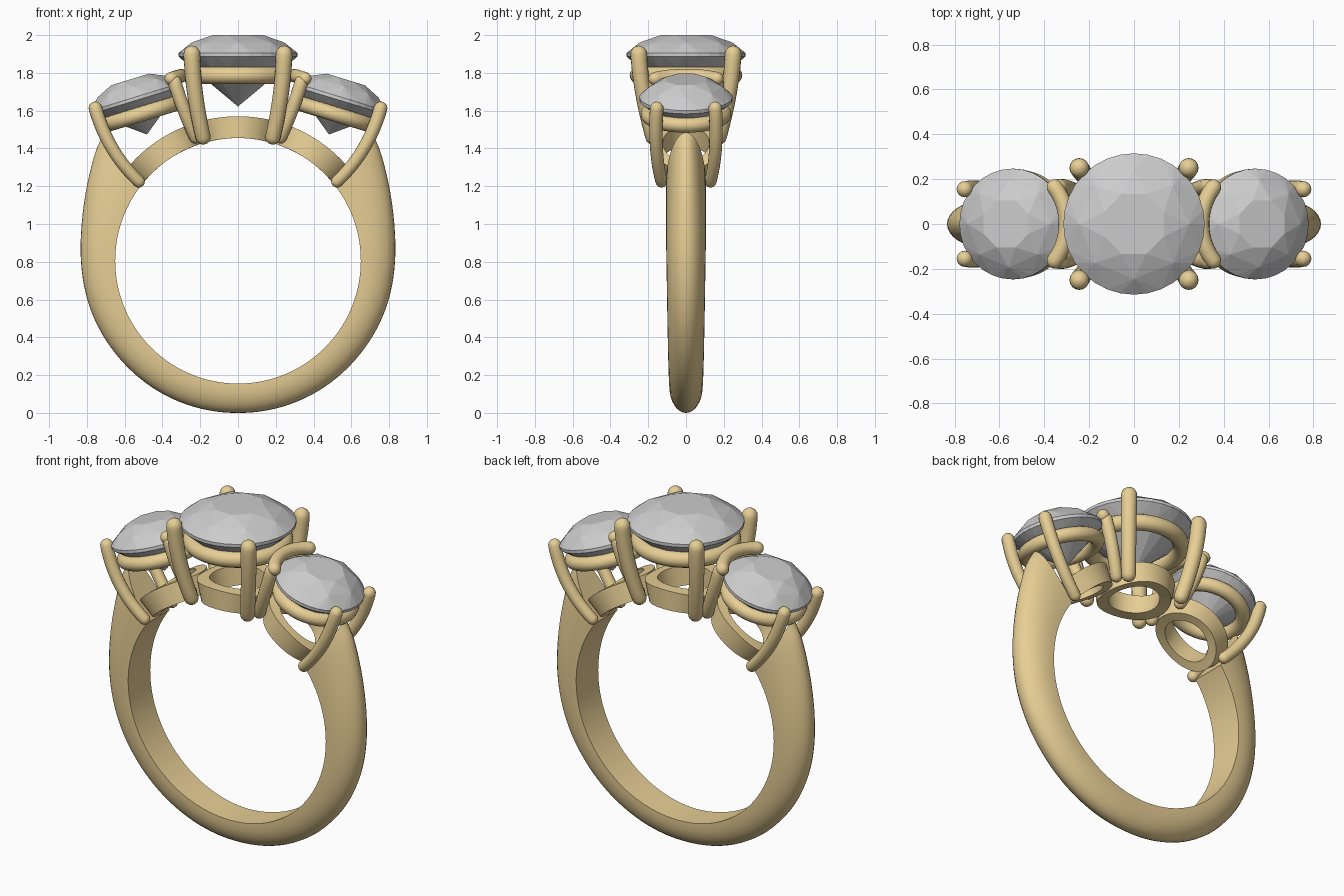
import bpy, bmesh
from math import sin, cos, pi, radians
from mathutils import Vector, Matrix

if "Cube" in bpy.data.objects:
    bpy.data.objects.remove(bpy.data.objects["Cube"])

gold = bpy.data.materials.new("gold")
gold.diffuse_color = (0.80, 0.62, 0.30, 1)
gold.use_nodes = True
gold.node_tree.nodes["Principled BSDF"].inputs["Base Color"].default_value = gold.diffuse_color
CZ = 0.805          # height of the finger hole centre
TILT = radians(17)  # lean of the side stones


def finish(name, bm, mat=None, smooth=True):
    bmesh.ops.recalc_face_normals(bm, faces=bm.faces)
    me = bpy.data.meshes.new(name)
    bm.to_mesh(me)
    bm.free()
    ob = bpy.data.objects.new(name, me)
    bpy.context.collection.objects.link(ob)
    if mat:
        me.materials.append(mat)
    if smooth:
        bpy.ops.object.select_all(action='DESELECT')
        bpy.context.view_layer.objects.active = ob
        ob.select_set(True)
        bpy.ops.object.shade_smooth_by_angle(angle=radians(35))
    return ob


def loft(name, rings, closed=False):
    """Skin a list of closed point loops; cap the ends unless closed."""
    bm = bmesh.new()
    vs = [[bm.verts.new(p) for p in r] for r in rings]
    n = len(vs[0])
    for a, b in zip(vs, vs[1:] + (vs[:1] if closed else [])):
        for i in range(n):
            j = (i + 1) % n
            bm.faces.new((a[i], a[j], b[j], b[i]))
    if not closed:
        bm.faces.new(vs[0])
        bm.faces.new(vs[-1])
    return finish(name, bm, gold)


def bezier(a, b, c, n=12):
    a, b, c = Vector(a), Vector(b), Vector(c)
    return [a * (1 - t) ** 2 + b * 2 * t * (1 - t) + c * t * t
            for t in (i / n for i in range(n + 1))]


def rod(name, pts, r0, r1, seg=16):
    """Round-ended rod along a path, tapering from r0 to r1."""
    n = len(pts) - 1
    caps = [radians(a) for a in (85, 65, 45, 22)]
    t0, t1 = (pts[1] - pts[0]).normalized(), (pts[-1] - pts[-2]).normalized()
    st = [(pts[0] - t0 * r0 * sin(a), r0 * cos(a), t0) for a in caps]
    for i, p in enumerate(pts):
        t = (pts[min(i + 1, n)] - pts[max(i - 1, 0)]).normalized()
        st.append((p, r0 + (r1 - r0) * i / n, t))
    st += [(pts[-1] + t1 * r1 * sin(a), r1 * cos(a), t1) for a in reversed(caps)]
    rings, u = [], t0.orthogonal()
    for p, r, t in st:
        u = (u - t * u.dot(t)).normalized()
        w = t.cross(u)
        rings.append([p + (u * cos(k * 2 * pi / seg) + w * sin(k * 2 * pi / seg)) * r
                      for k in range(seg)])
    return loft(name, rings)


def torus(name, R, r, mat4, nu=64, nv=16):
    rings = []
    for i in range(nu):
        a = 2 * pi * i / nu
        rings.append([mat4 @ Vector(((R + r * cos(b)) * cos(a), (R + r * cos(b)) * sin(a), r * sin(b)))
                      for b in (2 * pi * j / nv for j in range(nv))])
    return loft(name, rings, True)


def stone(name, R, crown, depth, mat4):
    """Round brilliant: convex hull of table, crown, girdle, pavilion and culet."""
    bm = bmesh.new()
    for rad, z, n, off in ((0.46, crown, 8, 0.5), (0.78, crown * 0.62, 8, 0),
                           (1, 0.008, 32, 0), (1, -0.010, 32, 0),
                           (0.80, -depth * 0.25, 16, 0.5)):
        for k in range(n):
            a = 2 * pi * (k + off) / n
            bm.verts.new((R * rad * cos(a), R * rad * sin(a), z))
    bm.verts.new((0, 0, -depth))
    bmesh.ops.convex_hull(bm, input=bm.verts)
    bmesh.ops.dissolve_limit(bm, angle_limit=radians(1), verts=bm.verts, edges=bm.edges)
    bm.transform(mat4)
    return finish(name, bm, smooth=False)


def base_ring(name, R, r, wy, theta, lo=0.65, hi=0.765):
    """Flat hoop bent around the finger hole, centred at angle theta."""
    rings = []
    for i in range(64):
        a = 2 * pi * i / 64
        loop = []
        for rho, rad in ((R, lo), (R, hi), (r, hi), (r, lo)):
            th = theta + rho * cos(a) / 0.7
            loop.append(Vector((rad * sin(th), rho * wy * sin(a), CZ + rad * cos(th))))
        rings.append(loop)
    return loft(name, rings, True)


# Shank: half-round section swept under the finger, ends skewed to meet the side heads
KEYS = [(46, 0.99), (60, 0.905), (75, 0.85), (90, 0.83), (130, 0.812), (180, 0.805)]


def outer_radius(a):
    for (a0, r0), (a1, r1) in zip(KEYS, KEYS[1:]):
        if a <= a1:
            return r0 + (r1 - r0) * (a - a0) / (a1 - a0)
    return KEYS[-1][1]


section = [(-1, 0), (-1, 0.12)] + [(-cos(pi * k / 16), 0.12 + 0.88 * sin(pi * k / 16))
                                   for k in range(1, 16)] + [(1, 0.12), (1, 0)]
rings = []
N = 96
for i in range(N + 1):
    s = 2 * i / N - 1
    loop = []
    for y, u in section:
        end = 53.5 - 7.5 * u
        a = 180 - abs(s) * (180 - end)
        # blend neighbouring radii so the outer line flows
        ro = sum(outer_radius(min(180, max(46, a + d))) for d in (-6, -3, 0, 3, 6)) / 5
        w = 0.087 + 0.018 * min(1, abs(s) * 1.3)
        rad = 0.65 + (ro - 0.65) * u
        th = radians(a) * (1 if s >= 0 else -1)
        loop.append(Vector((rad * sin(th), y * w, CZ + rad * cos(th))))
    rings.append(loop)
loft("shank", rings)

# Centre head
stone("centre_stone", 0.315, 0.103, 0.275, Matrix.Translation((0, 0, 1.897)))
torus("centre_gallery", 0.253, 0.045, Matrix.Translation((0, 0, 1.787)))
base_ring("centre_base_ring", 0.21, 0.145, 1, 0)
for sx in (-1, 1):
    for sy in (-1, 1):
        rod("centre_prong", bezier((sx * 0.244, sy * 0.25, 1.90), (sx * 0.24, sy * 0.24, 1.70),
                                   (sx * 0.185, sy * 0.175, 1.46)), 0.044, 0.04)

# Side heads
for sx in (-1, 1):
    side = "left" if sx < 0 else "right"
    rot = Matrix.Rotation(sx * TILT, 4, 'Y')
    place = Matrix.Translation((sx * 0.54, 0, 1.665)) @ rot
    stone(side + "_stone", 0.247, 0.105, 0.2, place)
    torus(side + "_gallery", 0.2, 0.04, Matrix.Translation((sx * 0.512, 0, 1.582)) @ rot)
    base_ring(side + "_base_ring", 0.205, 0.145, 0.85, sx * radians(35))
    # curved bar that holds the inner edge of the side stone
    arc = [place @ Vector((-sx * 0.265 * cos(radians(d)), 0.265 * sin(radians(d)), 0.045))
           for d in range(-38, 39, 4)]
    rod(side + "_inner_bar", arc, 0.036, 0.036)
    for sy in (-1, 1):
        rod(side + "_outer_prong", bezier((sx * 0.755, sy * 0.155, 1.612), (sx * 0.69, sy * 0.17, 1.38),
                                          (sx * 0.525, sy * 0.13, 1.225)), 0.036, 0.032)
        rod(side + "_inner_prong", bezier((sx * 0.335, sy * 0.165, 1.75), (sx * 0.29, sy * 0.17, 1.60),
                                          (sx * 0.225, sy * 0.12, 1.46)), 0.036, 0.034)
